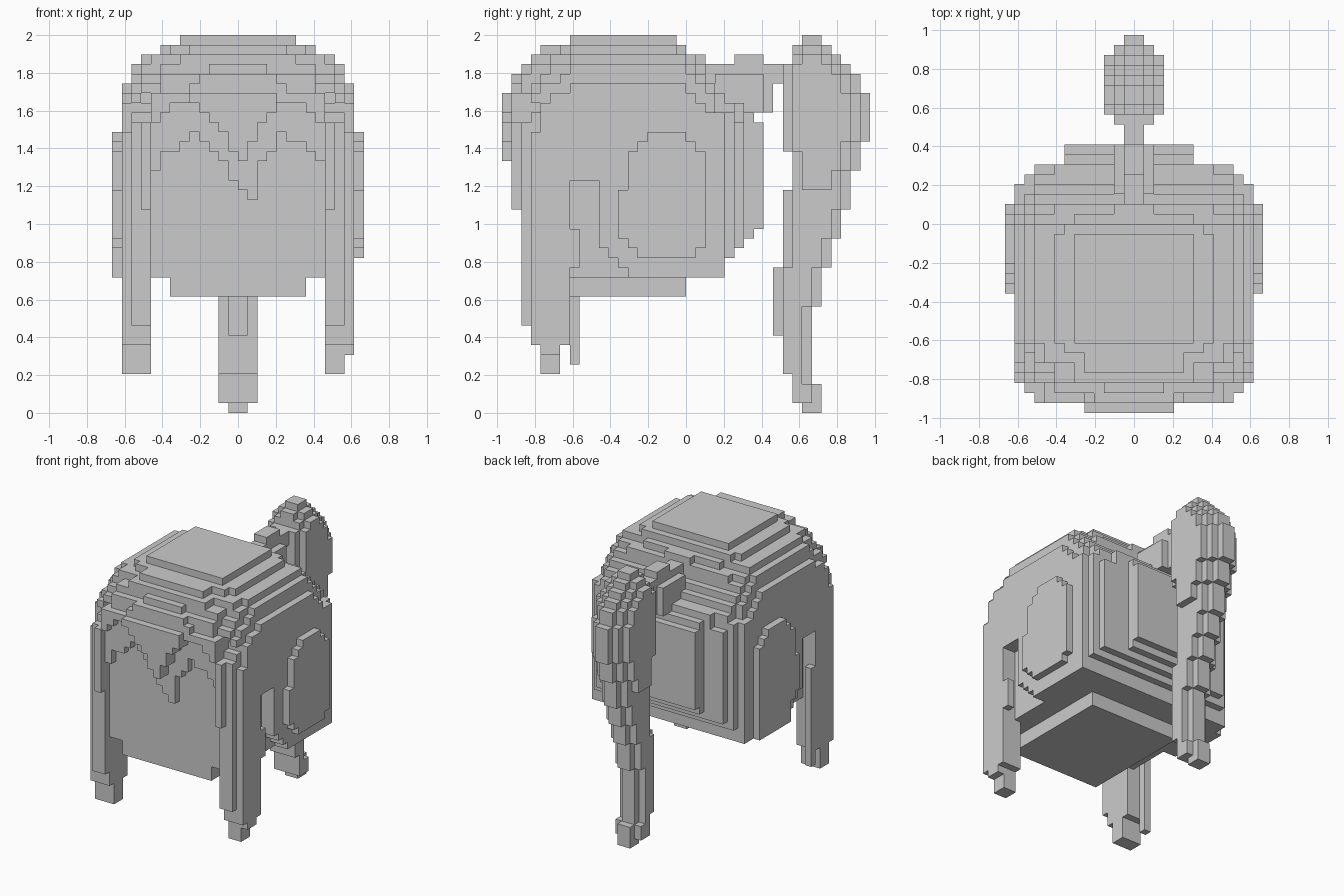
import bpy

if "Cube" in bpy.data.objects:
    bpy.data.objects.remove(bpy.data.objects["Cube"])

V = 2 / 39                      # edge length of one cube
HALF_DEPTH = 19                 # cube rows from front to centre

grey = bpy.data.materials.new("plain grey")
grey.diffuse_color = (0.6, 0.6, 0.6, 1)
grey.use_nodes = True
grey.node_tree.nodes["Principled BSDF"].inputs["Base Color"].default_value = grey.diffuse_color


def box(x0, x1, y0, y1, z0, z1):
    """Set of cubes; x counts from the centre, y from the front, z from the floor."""
    return {(x, y, z) for x in range(x0, x1) for y in range(y0, y1) for z in range(z0, z1)}


def wide(half, y0, y1, z0, z1):
    return box(-half, half, y0, y1, z0, z1)


def mirror(cells):
    return {(-1 - x, y, z) for x, y, z in cells}


def union(*sets):
    return set().union(*sets)


parts = {}

# Head block with the flat face, and the neck below it
parts["head_core"] = wide(9, 3, 23, 14, 33) | wide(10, 5, 23, 14, 33)
parts["neck"] = wide(7, 3, 19, 12, 14)

# Stepped crown with rounded corners
parts["hair_cap"] = union(
    wide(6, 7, 18, 38, 39),
    wide(8, 7, 18, 37, 38), wide(7, 6, 19, 37, 38), wide(5, 4, 19, 37, 38),
    wide(10, 7, 19, 36, 37), wide(9, 5, 19, 36, 37), wide(6, 3, 20, 36, 37),
    wide(2, 20, 21, 36, 37),
    wide(11, 7, 19, 35, 36), wide(10, 5, 20, 35, 36), wide(8, 3, 21, 35, 36),
    wide(3, 2, 3, 35, 36),
    wide(11, 6, 20, 34, 35), wide(10, 4, 21, 34, 35), wide(8, 2, 21, 34, 35),
    wide(4, 1, 2, 34, 35),
    wide(12, 7, 19, 33, 34), wide(11, 4, 21, 33, 34), wide(10, 3, 22, 33, 34),
    wide(8, 2, 22, 33, 34), wide(5, 1, 2, 33, 34))

# Side hair with an arched cut-out behind each front lock
side = union(box(10, 12, 7, 20, 14, 33), box(10, 12, 20, 21, 14, 32),
             box(10, 12, 21, 23, 14, 31), box(10, 11, 20, 22, 31, 33))
side -= box(10, 12, 7, 10, 14, 24)
for row, top in ((10, 17), (11, 16), (12, 15)):
    side -= box(10, 12, row, row + 1, 14, top)
parts["side_hair_right"] = side
parts["side_hair_left"] = mirror(side)

# Raised rounded tuft on each side
tuft = union(box(12, 13, 15, 19, 16, 29), box(12, 13, 14, 20, 16, 28),
             box(12, 13, 13, 20, 17, 27), box(12, 13, 12, 21, 18, 23),
             box(12, 13, 20, 21, 17, 27))
parts["side_tuft_right"] = tuft
parts["side_tuft_left"] = mirror(tuft) | box(-13, -12, 14, 21, 14, 18)

# Back hair, bulging outward in steps
parts["back_hair"] = union(
    wide(11, 23, 24, 16, 31), wide(10, 23, 24, 16, 32),
    wide(10, 24, 25, 17, 30), wide(8, 24, 25, 17, 32),
    box(-7, 6, 25, 26, 18, 31), box(-7, 6, 26, 27, 19, 30))

# Fringe: lower edge for each column of the back, middle and front layers
edge = [25, 27, 27, 28, 29, 28, 27, 26, 24, 23, 22, 26, 27, 29, 28, 28, 27, 26]
middle = [30, 31, 32, 32, 32, 31, 30, 29, 27, 26, 28, 30, 31, 32, 32, 32, 31, 30]
fringe = set()
for x, low, mid in zip(range(-9, 9), edge, middle):
    fringe |= box(x, x + 1, 2, 3, low, 33)
    fringe |= box(x, x + 1, 1, 2, mid, 33)
    if -5 <= x < 4:
        fringe |= box(x, x + 1, 0, 1, mid, 33)
parts["fringe"] = fringe

# Long lock on each side of the face
lock = union(box(9, 12, 4, 7, 7, 32), box(10, 12, 5, 7, 32, 33), box(10, 11, 3, 5, 32, 33),
             box(9, 11, 4, 6, 4, 7), box(11, 12, 4, 6, 6, 7),
             box(9, 11, 3, 4, 7, 31), box(11, 12, 3, 4, 7, 29),
             box(9, 11, 2, 3, 9, 30), box(9, 10, 1, 2, 21, 30))
parts["front_lock_right"] = lock | box(11, 12, 7, 8, 15, 19)
parts["front_lock_left"] = union(mirror(lock), box(-12, -11, 4, 6, 4, 6),
                                 box(-12, -11, 7, 8, 5, 19))

# Tie joining the ponytail to the head
parts["ponytail_tie"] = union(wide(1, 21, 30, 34, 36), wide(1, 24, 27, 36, 37),
                              wide(1, 23, 28, 31, 34), wide(2, 22, 27, 31, 35))

# Ponytail: bottom, top, front row, back row, half width
tail = set()
for z0, z1, y0, y1, w in (
        (0, 1, 31, 33, 1), (1, 3, 30, 33, 2), (3, 4, 30, 32, 2), (4, 8, 29, 32, 2),
        (8, 11, 28, 32, 2), (11, 15, 28, 33, 2), (15, 18, 29, 34, 2), (18, 21, 29, 35, 2),
        (21, 23, 29, 36, 2), (23, 25, 30, 36, 3), (25, 27, 30, 37, 3), (27, 28, 29, 37, 3),
        (28, 33, 29, 38, 3), (33, 35, 29, 37, 3), (35, 36, 29, 36, 3), (36, 37, 30, 35, 3),
        (37, 38, 30, 34, 2), (38, 39, 31, 33, 1)):
    for y in range(y0, y1):
        front = w if z1 <= 8 else y - y0 + max(1, w - 1)
        tail |= wide(min(w, front, y1 - y), y, y + 1, z0, z1)
parts["ponytail"] = tail

# Outer faces of a cube: direction and its four corners
FACES = {
    (1, 0, 0): ((1, 0, 0), (1, 1, 0), (1, 1, 1), (1, 0, 1)),
    (-1, 0, 0): ((0, 0, 0), (0, 0, 1), (0, 1, 1), (0, 1, 0)),
    (0, 1, 0): ((0, 1, 0), (0, 1, 1), (1, 1, 1), (1, 1, 0)),
    (0, -1, 0): ((0, 0, 0), (1, 0, 0), (1, 0, 1), (0, 0, 1)),
    (0, 0, 1): ((0, 0, 1), (1, 0, 1), (1, 1, 1), (0, 1, 1)),
    (0, 0, -1): ((0, 0, 0), (0, 1, 0), (1, 1, 0), (1, 0, 0)),
}

# Mesh every part, leaving out faces hidden between cubes
filled = union(*parts.values())
used = set()
for name, cells in parts.items():
    index, faces = {}, []
    for c in sorted(cells - used):
        for d, corners in FACES.items():
            if (c[0] + d[0], c[1] + d[1], c[2] + d[2]) in filled:
                continue
            faces.append([index.setdefault((c[0] + a, c[1] + b, c[2] + e), len(index))
                          for a, b, e in corners])
    used |= cells
    mesh = bpy.data.meshes.new(name)
    mesh.from_pydata([(x * V, (y - HALF_DEPTH) * V, z * V) for x, y, z in index], [], faces)
    mesh.materials.append(grey)
    bpy.context.collection.objects.link(bpy.data.objects.new(name, mesh))
